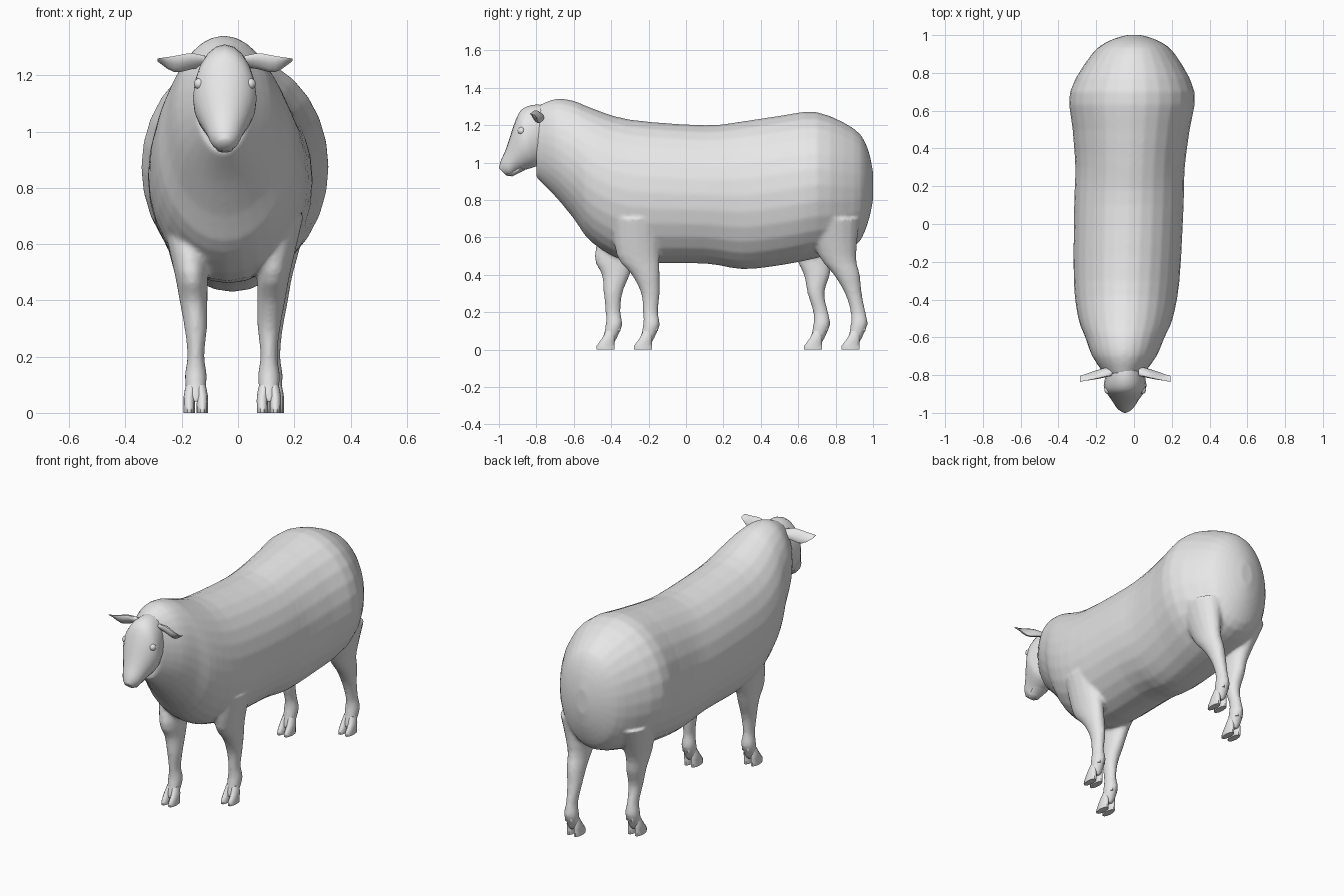
import bpy, bmesh, math
from mathutils import Vector

default_cube = bpy.data.objects.get("Cube")
if default_cube:
    bpy.data.objects.remove(default_cube)

grey = bpy.data.materials.new("plain_grey")
grey.use_nodes = True
colour = (0.8, 0.8, 0.8, 1)
grey.diffuse_color = colour
grey.node_tree.nodes["Principled BSDF"].inputs["Base Color"].default_value = colour

RIGHTWARD = Vector((1, 0, 0))
BACKWARD = Vector((0, 1, 0))


def refine(rings, steps):
    """Pass a smooth curve through the given rings."""
    points = [Vector((*a, *b, width)) for a, b, width in rings]
    padded = [points[0], *points, points[-1]]
    result = []
    for before, start, end, after in zip(padded, padded[1:], padded[2:], padded[3:]):
        for step in range(steps):
            t = step / steps
            bend = (2 * before - 5 * start + 4 * end - after) * t * t
            twist = (3 * start - before - 3 * end + after) * t * t * t
            result.append(start + ((end - before) * t + bend + twist) / 2)
    return result + [points[-1]]


def loft(bm, rings, across=RIGHTWARD, segments=16, steps=3):
    """Skin elliptical rings, each given by two opposite points and a half width."""
    loops = []
    for ring in refine(rings, steps):
        upper, lower, width = Vector(ring[:3]), Vector(ring[3:6]), ring[6]
        middle, reach = (upper + lower) / 2, (upper - lower) / 2
        angles = [math.tau * index / segments for index in range(segments)]
        loops.append([bm.verts.new(middle + reach * math.sin(angle) + across * width * math.cos(angle))
                      for angle in angles])
    faces = [bm.faces.new(loops[0]), bm.faces.new(loops[-1])]
    for current, following in zip(loops, loops[1:]):
        for index in range(segments):
            faces.append(bm.faces.new((current[index - 1], current[index],
                                       following[index], following[index - 1])))
    bmesh.ops.recalc_face_normals(bm, faces=faces)


def finish(name, bm):
    """Turn the built mesh into a smooth shaded object."""
    mesh = bpy.data.meshes.new(name)
    bm.to_mesh(mesh)
    bm.free()
    mesh.materials.append(grey)
    part = bpy.data.objects.new(name, mesh)
    bpy.context.collection.objects.link(part)
    bpy.ops.object.select_all(action='DESELECT')
    part.select_set(True)
    bpy.context.view_layer.objects.active = part
    bpy.ops.object.shade_smooth_by_angle(angle=math.radians(60))
    return part


# Trunk sections from neck to rump: y, top, bottom, half width
trunk = [
    (-0.8, 1.3, 0.92, 0.1), (-0.7, 1.34, 0.82, 0.17), (-0.6, 1.33, 0.7, 0.21),
    (-0.5, 1.29, 0.57, 0.25), (-0.3, 1.23, 0.47, 0.28), (0.1, 1.2, 0.46, 0.29),
    (0.3, 1.22, 0.43, 0.29), (0.5, 1.25, 0.45, 0.31), (0.7, 1.27, 0.49, 0.33),
    (0.9, 1.18, 0.55, 0.22), (0.97, 1.08, 0.67, 0.13), (1, 0.95, 0.8, 0.04)]

# Leg sections behind the toe: height, front, back, half width
upper_front_leg = [(0.7, -0.12, 0.15, 0.09), (0.5, -0.09, 0.14, 0.06),
                   (0.4, -0.01, 0.14, 0.05), (0.3, 0.04, 0.14, 0.04)]
upper_hind_leg = [(0.7, -0.2, 0.1, 0.1), (0.5, -0.12, 0.08, 0.06),
                  (0.4, -0.04, 0.1, 0.05), (0.3, 0.02, 0.11, 0.04)]
lower_leg = [(0.2, 0.05, 0.13, 0.03), (0.13, 0.05, 0.14, 0.04), (0.04, 0.03, 0.1, 0.03)]

# Stances: name, upper leg, x, toe y, how far the leg strides ahead
stances = [
    ("front_left", upper_front_leg, 0.11, -0.28, 0), ("front_right", upper_front_leg, -0.15, -0.28, 0.2),
    ("hind_left", upper_hind_leg, 0.12, 0.83, 0), ("hind_right", upper_hind_leg, -0.15, 0.83, 0.2)]


def leg_ring(x, toe, stride, section):
    """Swing the leg forward below the body and spread it outward above the knee."""
    height, front, back, width = section
    shift = toe - stride * min(1, 2 * max(0, 0.8 - height))
    spread = x + math.copysign(max(0, height - 0.3), x) / 12
    return (spread, shift + front, height), (spread, shift + back, height), width


# Trunk and legs fused into one soft skin
bm = bmesh.new()
trunk_rings = []
for y, top, bottom, width in trunk:
    lean = 0.03 * (y - 1)
    trunk_rings.append(((lean, y, top), (lean, y, bottom), width))
loft(bm, trunk_rings, segments=28)
for name, upper_leg, x, toe, stride in stances:
    loft(bm, [leg_ring(x, toe, stride, section) for section in upper_leg + lower_leg])
body = finish("body_with_legs", bm)
fuse = body.modifiers.new("fuse", 'REMESH')
fuse.mode = 'VOXEL'
fuse.voxel_size = 0.01
fuse.use_smooth_shade = True
soften = body.modifiers.new("soften", 'SMOOTH')
soften.iterations = 6

# Cloven hooves with dewclaws
for name, upper_leg, x, toe, stride in stances:
    bm = bmesh.new()
    front = toe - stride
    back = front + 0.1
    for outward in (-1, 1):
        claw = x + outward * 0.023
        ankle = x + outward * 0.015
        loft(bm, [((claw, front, 0), (claw, back, 0), 0.02),
                  ((claw, front, 0.02), (claw, back, 0.03), 0.02),
                  ((claw, front + 0.03, 0.06), (claw, back, 0.06), 0.02),
                  ((ankle, front + 0.05, 0.1), (ankle, back, 0.1), 0.02)], segments=10, steps=2)
        loft(bm, [((ankle, back - 0.01, 0.14), (ankle, back + 0.03, 0.13), 0.015),
                  ((ankle, back, 0.1), (ankle, back + 0.03, 0.1), 0.01)], segments=8, steps=2)
    finish(name + "_hoof", bm)

# Head from poll to muzzle: top y and z, bottom y and z, half width
head_x = -0.047
head = [
    (-0.72, 1.3, -0.72, 1, 0.08), (-0.8, 1.31, -0.78, 0.99, 0.1), (-0.87, 1.29, -0.8, 0.98, 0.11),
    (-0.91, 1.23, -0.83, 0.97, 0.11), (-0.96, 1.08, -0.9, 0.95, 0.07),
    (-0.99, 1.01, -0.93, 0.93, 0.05), (-1, 0.97, -0.96, 0.93, 0.025)]
bm = bmesh.new()
loft(bm, [((head_x, top_y, top), (head_x, low_y, low), width)
          for top_y, top, low_y, low, width in head], segments=20)
finish("head", bm)

# Lower lip under the muzzle
bm = bmesh.new()
loft(bm, [((head_x, -0.98, 0.95), (head_x, -0.93, 0.925), 0.03),
          ((head_x, -0.9, 0.98), (head_x, -0.86, 0.96), 0.05)], segments=12)
finish("lower_lip", bm)

# Leaf-shaped ears: distance out, top, bottom, half thickness
ear = [(0.07, 1.27, 1.23, 0.02), (0.12, 1.28, 1.22, 0.02),
       (0.18, 1.27, 1.21, 0.015), (0.24, 1.26, 1.25, 0.005)]
for side, outward in (("left", 1), ("right", -1)):
    bm = bmesh.new()
    rings = []
    for distance, top, bottom, thickness in ear:
        x = head_x + outward * distance
        y = -0.76 - distance / 4
        rings.append(((x, y - 0.015, top), (x, y + 0.015, bottom), thickness))
    loft(bm, rings, across=BACKWARD, segments=10)
    finish(side + "_ear", bm)

    # Eyelid bulging from the side of the head
    bm = bmesh.new()
    bmesh.ops.create_uvsphere(bm, u_segments=12, v_segments=8, radius=0.02)
    bmesh.ops.translate(bm, vec=(head_x + outward * 0.09, -0.88, 1.17), verts=bm.verts)
    finish(side + "_eyelid", bm)
